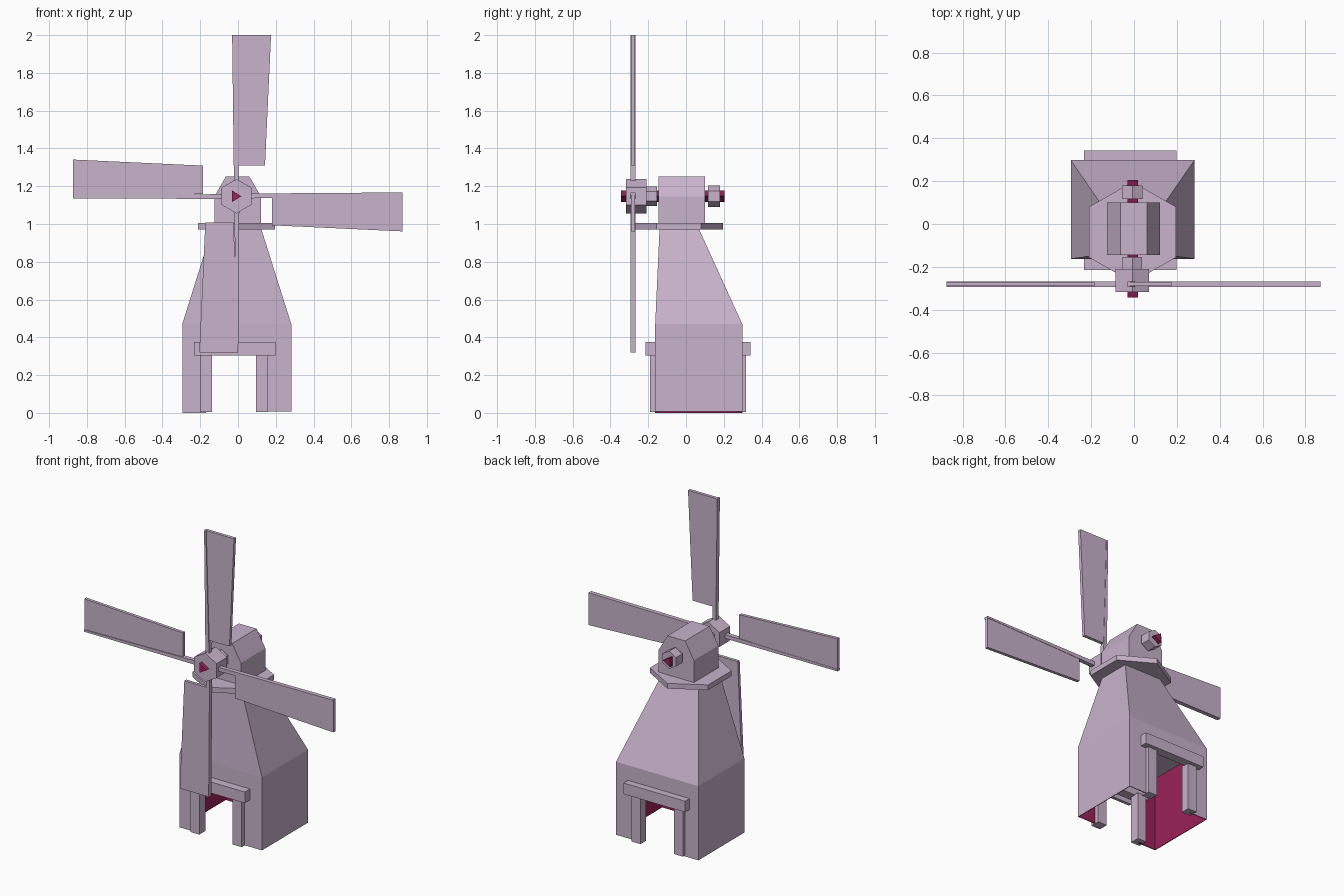
import bpy, bmesh, math

if "Cube" in bpy.data.objects:
    bpy.data.objects.remove(bpy.data.objects["Cube"])

def material(name, rgb):
    m = bpy.data.materials.new(name)
    m.diffuse_color = (*rgb, 1)
    m.use_nodes = True
    m.node_tree.nodes["Principled BSDF"].inputs["Base Color"].default_value = m.diffuse_color
    return m

MAUVE = material("pale mauve", (0.58, 0.45, 0.60))
CRIMSON = material("crimson", (0.33, 0.016, 0.10))
CX, CZ = -0.007, 1.147            # axis of the sails

def add(name, bm, mats):
    bmesh.ops.recalc_face_normals(bm, faces=bm.faces)
    me = bpy.data.meshes.new(name)
    bm.to_mesh(me)
    bm.free()
    for m in mats:
        me.materials.append(m)
    ob = bpy.data.objects.new(name, me)
    bpy.context.collection.objects.link(ob)
    return ob

def loft(name, a, b, mat=MAUVE):
    """Closed solid between two matching rings of points."""
    bm = bmesh.new()
    va, vb = [bm.verts.new(p) for p in a], [bm.verts.new(p) for p in b]
    bm.faces.new(va)
    bm.faces.new(vb[::-1])
    n = len(va)
    for i in range(n):
        j = (i + 1) % n
        bm.faces.new((va[i], vb[i], vb[j], va[j]))
    return add(name, bm, [mat])

def rect(x0, x1, y0, y1, z):
    return [(x0, y0, z), (x1, y0, z), (x1, y1, z), (x0, y1, z)]

def box(name, x0, x1, y0, y1, z0, z1):
    return loft(name, rect(x0, x1, y0, y1, z0), rect(x0, x1, y0, y1, z1))

def ngon(n, r, start):
    return [(r * math.cos(start + i * math.tau / n), r * math.sin(start + i * math.tau / n))
            for i in range(n)]

def along_y(name, profile, y0, y1, mat=MAUVE):
    return loft(name, [(x, y0, z) for x, z in profile], [(x, y1, z) for x, z in profile], mat)

# Lower walls: open underneath, doorway front and back, crimson lining
X0, X1, Y0, Y1, ZT = -0.295, 0.282, -0.163, 0.298, 0.47
arch = [(X0, 0), (X0, ZT), (X1, ZT), (X1, 0.008),
        (0.13, 0.008), (0.13, 0.34), (-0.17, 0.34), (-0.17, 0)]
bm = bmesh.new()
front = [bm.verts.new((x, Y0, z)) for x, z in arch]
back = [bm.verts.new((x, Y1, z)) for x, z in arch]
f = bm.faces.new(front)
bm.faces.new(back[::-1])
for i in (0, 2):                  # left and right walls
    bm.faces.new((front[i], back[i], back[i + 1], front[i + 1]))
walls = add("lower_walls", bm, [MAUVE, CRIMSON])
if walls.data.polygons[0].normal.y > 0:
    walls.data.flip_normals()
sol = walls.modifiers.new("lining", 'SOLIDIFY')
sol.thickness, sol.offset = 0.006, -1
sol.material_offset = sol.material_offset_rim = 1

# Tapering tower and hexagonal gallery
loft("tower", rect(X0, X1, Y0, Y1, ZT), rect(-0.137, 0.123, -0.14, 0.068, 0.975))
hexa = ngon(6, 0.235, math.pi / 2)
loft("gallery", [(CX + x, y - 0.038, 0.972) for x, y in hexa],
     [(CX + x, y - 0.038, 1.005) for x, y in hexa])

# Door frames, front and back
for side, lintel, post in (("front", (-0.215, -0.155), (-0.19, -0.13)),
                           ("back", (0.285, 0.342), (0.262, 0.318))):
    box(side + "_lintel", -0.233, 0.198, *lintel, 0.305, 0.375)
    box(side + "_left_post", -0.20, -0.138, *post, 0.006, 0.31)
    box(side + "_right_post", 0.096, 0.159, *post, 0.006, 0.31)

# Cap with half-hexagon roof
along_y("cap", [(-0.125, 1.0), (0.122, 1.0), (0.122, 1.145), (0.06, 1.252),
                (-0.064, 1.252), (-0.125, 1.145)], -0.145, 0.10)

# Triangular shaft and hexagonal hubs
def ring(n, r, start):
    return [(CX - 0.001 + x, CZ + z) for x, z in ngon(n, r, start)]

along_y("shaft", [(-0.031, CZ + 0.03), (-0.031, CZ - 0.03), (0.018, CZ)],
        -0.343, 0.205, CRIMSON)
along_y("sail_hub", ring(6, 0.091, math.pi / 2), -0.317, -0.21)
along_y("front_collar", ring(6, 0.052, math.pi / 2), -0.21, -0.153)
along_y("back_collar", ring(6, 0.056, math.pi / 2), 0.117, 0.18)

# Four sails: tapered spar plus one-sided panel (direction, length, side shift)
for name, dx, dz, tip, s in (("top", 0, 1, 0.854, -0.024), ("right", 1, 0, 0.878, -0.02),
                             ("bottom", 0, -1, 0.828, -0.008), ("left", -1, 0, 0.867, -0.012)):
    def place(pts):
        return [(CX + r * dx + t * dz, CZ + r * dz - t * dx) for r, t in pts]
    along_y(name + "_spar", place([(0.04, -0.014), (0.04, 0.012),
                                   (tip, s + 0.012), (tip, s)]), -0.295, -0.268)
    root = tip - 0.69
    along_y(name + "_panel", place([(root, s + 0.024), (root, s + 0.174),
                                    (tip, s + 0.206), (tip, s + 0.002)]), -0.29, -0.27)
